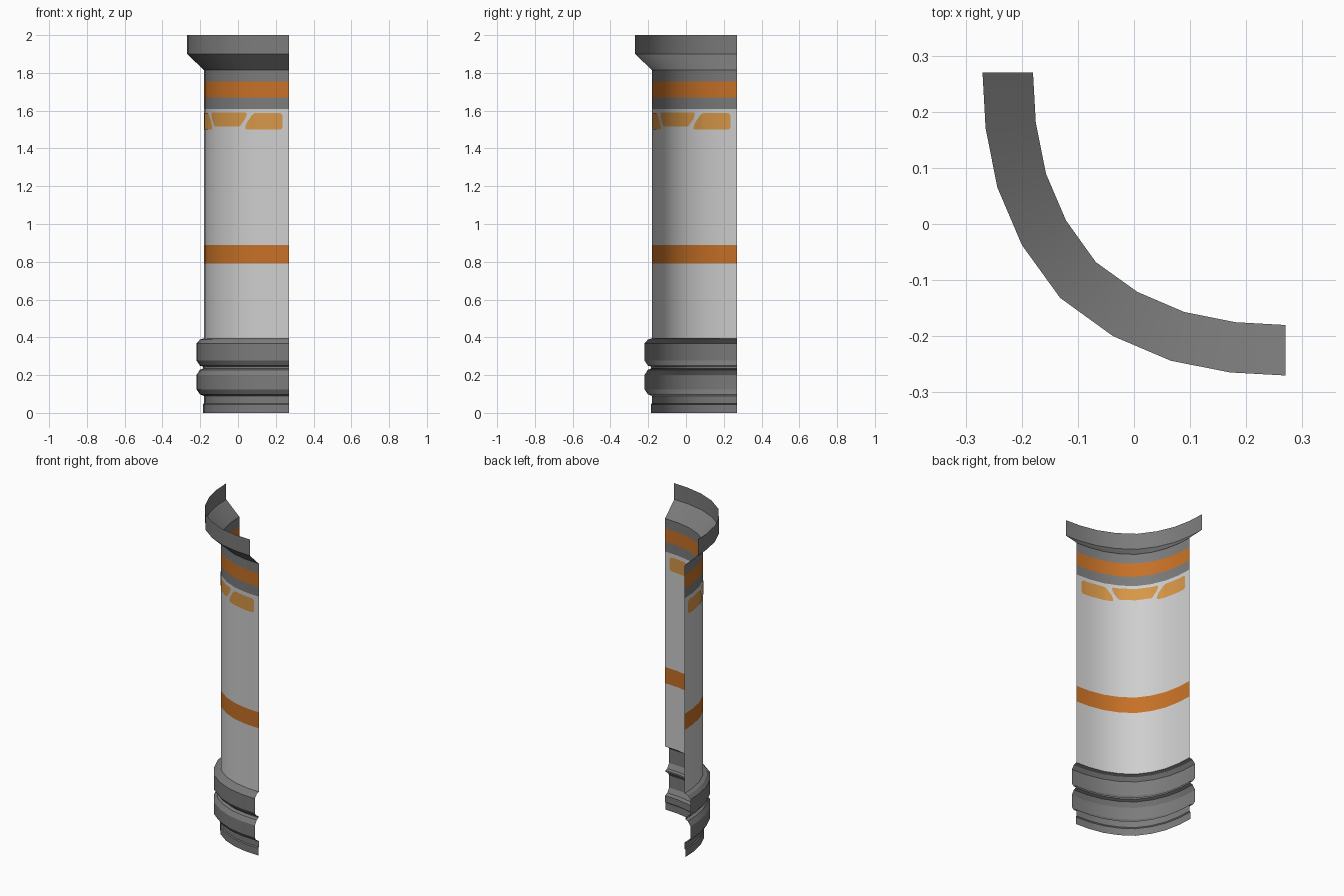
import bpy, math
from mathutils import Vector

if "Cube" in bpy.data.objects:
    bpy.data.objects.remove(bpy.data.objects["Cube"])


def material(name, rgb):
    m = bpy.data.materials.new(name)
    m.diffuse_color = (*rgb, 1)
    m.use_nodes = True
    m.node_tree.nodes["Principled BSDF"].inputs["Base Color"].default_value = m.diffuse_color
    return m


GREY = material("dark grey", (0.20, 0.20, 0.20))
WHITE = material("off white", (0.62, 0.62, 0.62))
ORANGE = material("burnt orange", (0.57, 0.165, 0.02))
AMBER = material("light amber", (0.68, 0.31, 0.065))

# Quarter-round plan of the wall: half of it, then mirrored over the diagonal
half = [(-0.18, 0.27), (-0.175, 0.18), (-0.157, 0.09), (-0.121, 0.006), (-0.068, -0.068)]
PLAN = [Vector(p) for p in half + [(y, x) for x, y in half[-2::-1]]]
turn = [0, 6, 16, 29, 45, 61, 74, 84, 90]
NORMALS = [Vector((-math.cos(math.radians(a)), -math.sin(math.radians(a)))) for a in turn]


def place(u, d, z):
    """Point at plan position u (0..8), pushed out by d, at height z."""
    i = min(int(u), 7)
    p = PLAN[i].lerp(PLAN[i + 1], u - i) + NORMALS[i].lerp(NORMALS[i + 1], u - i) * d
    return (p.x, p.y, z)


def make(name, verts, faces, mats, rule=None):
    me = bpy.data.meshes.new(name)
    me.from_pydata(verts, [], faces)
    for m in mats:
        me.materials.append(m)
    if rule:
        for f in me.polygons:
            f.material_index = rule(f.center.z)
    ob = bpy.data.objects.new(name, me)
    bpy.context.collection.objects.link(ob)
    bpy.ops.object.select_all(action='DESELECT')
    ob.select_set(True)
    bpy.context.view_layer.objects.active = ob
    bpy.ops.object.shade_smooth_by_angle(angle=math.radians(25))


def sweep(name, profile, mats, rule=None):
    """Open shell: profile of (offset, height), bottom to top, along the plan."""
    n = len(profile)
    verts = [place(u, d, z) for u in range(9) for d, z in profile]
    faces = [(u * n + k, (u + 1) * n + k, (u + 1) * n + k + 1, u * n + k + 1)
             for u in range(8) for k in range(n - 1)]
    make(name, verts, faces, mats, rule)


# Moulded base with two rounded rings
sweep("base_moulding", [(0.005, 0), (0.005, 0.045), (0, 0.05), (0, 0.09), (0.022, 0.098),
                        (0.04, 0.125), (0.04, 0.2), (0.022, 0.228), (0.004, 0.235),
                        (0.004, 0.245), (0.022, 0.25), (0.04, 0.278), (0.04, 0.368),
                        (0.022, 0.388), (0, 0.395)], [GREY])


# Shaft with painted bands by height
def band(z):
    if 0.79 < z < 0.89 or 1.67 < z < 1.755:
        return 1
    return 2 if z > 1.61 else 0


sweep("shaft", [(0, z) for z in (0.395, 0.79, 0.89, 1.61, 1.67, 1.755, 1.815)],
      [WHITE, ORANGE, GREY], band)

# Flared cornice
sweep("cornice", [(0, 1.815), (0.09, 1.9), (0.09, 2.0)], [GREY])


# Painted panels, on both sides of the shell: columns of (u, low z, high z)
def panel(name, cols):
    for side, d in (("outer", 0.002), ("inner", -0.002)):
        verts = [place(u, d, z) for u, lo, hi in cols for z in (lo, hi)]
        faces = [(2 * i, 2 * i + 2, 2 * i + 3, 2 * i + 1) for i in range(len(cols) - 1)]
        if d < 0:
            faces = [f[::-1] for f in faces]
        make(f"{name}_{side}", verts, faces, [AMBER])


def flip(cols):
    return [(8 - u, lo, hi) for u, lo, hi in reversed(cols)]


side_cols = [(5.4, 1.503, 1.518), (5.5, 1.5, 1.538), (5.85, 1.5, 1.58), (6, 1.5, 1.587),
             (7, 1.5, 1.587), (7.5, 1.5, 1.587), (7.62, 1.51, 1.575)]
mid_half = [(2.53, 1.575, 1.587), (2.62, 1.555, 1.59), (2.9, 1.522, 1.59), (3, 1.517, 1.59)]
panel("front_panel", side_cols)
panel("left_panel", flip(side_cols))
panel("corner_panel", mid_half + [(4, 1.517, 1.59)] + flip(mid_half))
